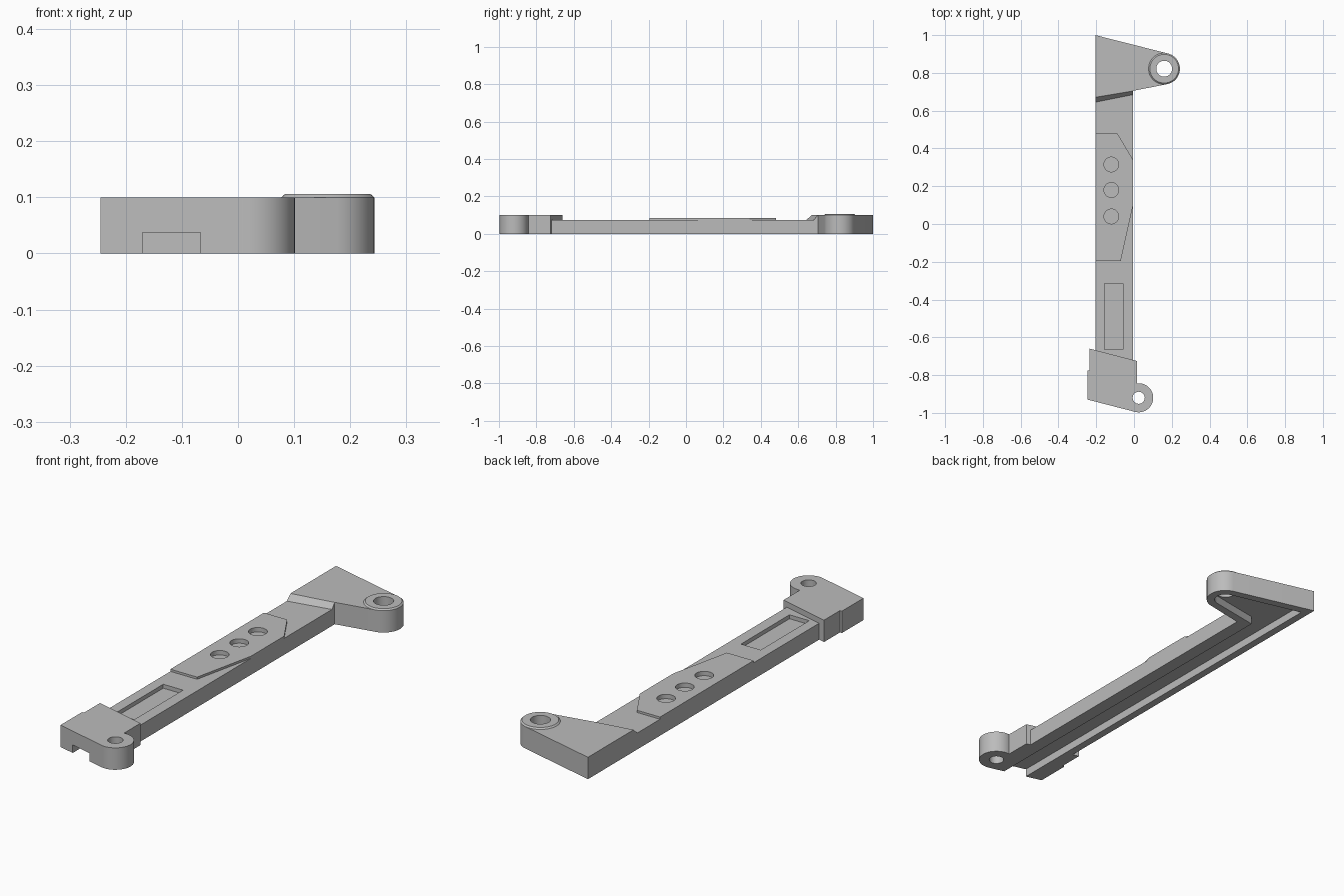
import bpy, bmesh, math
from mathutils import Vector

cube = bpy.data.objects.get("Cube")
if cube:
    bpy.data.objects.remove(cube, do_unlink=True)

grey = bpy.data.materials.new("plain grey")
grey.use_nodes = True
grey.diffuse_color = (0.5, 0.5, 0.5, 1)
grey.node_tree.nodes["Principled BSDF"].inputs["Base Color"].default_value = (0.5, 0.5, 0.5, 1)


def arc(centre, radius, start, end, steps=24):
    """Points on a circle between two angles in degrees."""
    angles = [math.radians(start + (end - start) * i / steps) for i in range(steps + 1)]
    return [(centre[0] + radius * math.cos(a), centre[1] + radius * math.sin(a)) for a in angles]


def circle(centre, radius):
    return arc(centre, radius, 0, 360, 48)[:-1]


def rect(x0, x1, y0, y1):
    return [(x0, y0), (x1, y0), (x1, y1), (x0, y1)]


def prism(name, outline, z0, z1, top=None):
    """Solid between a lower outline and an upper one."""
    bm = bmesh.new()
    low = [bm.verts.new((x, y, z0)) for x, y in outline]
    high = [bm.verts.new((x, y, z1)) for x, y in (top or outline)]
    bm.faces.new(low[::-1])
    bm.faces.new(high)
    n = len(low)
    for i in range(n):
        j = (i + 1) % n
        bm.faces.new((low[i], low[j], high[j], high[i]))
    bmesh.ops.recalc_face_normals(bm, faces=bm.faces)
    mesh = bpy.data.meshes.new(name)
    bm.to_mesh(mesh)
    bm.free()
    mesh.materials.append(grey)
    obj = bpy.data.objects.new(name, mesh)
    bpy.context.collection.objects.link(obj)
    return obj


def activate(obj):
    bpy.ops.object.select_all(action='DESELECT')
    obj.select_set(True)
    bpy.context.view_layer.objects.active = obj


def cut(obj, *cutters):
    for cutter in cutters:
        mod = obj.modifiers.new("cut", 'BOOLEAN')
        mod.operation = 'DIFFERENCE'
        mod.solver = 'EXACT'
        mod.object = cutter
        activate(obj)
        bpy.ops.object.modifier_apply(modifier=mod.name)


LEFT, RIGHT = -0.205, -0.005
BAR_TOP, PLATE_TOP, HEAD_TOP = 0.075, 0.085, 0.1
pivot, eye = (0.16, 0.822), (0.025, -0.92)

# Main solids
bar = prism("long_bar", [(LEFT, -0.668), (RIGHT, -0.72), (RIGHT, 0.705), (LEFT, 0.672)], 0, BAR_TOP)
plate = prism("raised_plate", [(LEFT, -0.195), (-0.07, -0.195), (RIGHT, 0.1), (RIGHT, 0.34),
                               (-0.088, 0.48), (LEFT, 0.48)], BAR_TOP, PLATE_TOP)
head = prism("rear_head", [(LEFT, 0.672), (RIGHT, 0.705)] + arc(pivot, 0.083, -79, 75)
             + [(LEFT, 1)], 0, HEAD_TOP)
end = prism("front_block", [(-0.245, -0.93)] + arc(eye, 0.077, -104, 97)
            + [(0.015, -0.725), (-0.235, -0.66), (-0.235, -0.775), (-0.245, -0.775)], 0, HEAD_TOP)

# Ramp up to the head and the raised rim around its pivot
ramp = prism("head_ramp", [(LEFT, 0.645), (RIGHT, 0.685), (RIGHT, 0.705), (LEFT, 0.672)],
             BAR_TOP, HEAD_TOP,
             [(LEFT, 0.671), (RIGHT, 0.704), (RIGHT, 0.705), (LEFT, 0.672)])
rim = prism("pivot_rim", circle(pivot, 0.083), HEAD_TOP, 0.106, circle(pivot, 0.076))

# Cutters: channel beneath, pocket in the head, top recess, holes
channel = prism("channel_cutter", [(-0.17, -1.1), (-0.067, -1.1), (-0.067, 0.732)]
                + arc(pivot, 0.048, -79, 75) + [(-0.17, 0.952)], -0.05, 0.037)
recess = prism("recess_cutter", rect(-0.157, -0.057, -0.665, -0.315), 0.057, 0.2)
pivot_hole = prism("pivot_cutter", circle(pivot, 0.042), -0.1, 0.2)
eye_hole = prism("eye_cutter", circle(eye, 0.032), -0.1, 0.2)
dimples = [prism("dimple_cutter", circle((-0.12, y), 0.039), 0.065, 0.2)
           for y in (0.315, 0.18, 0.04)]

cut(bar, channel, recess, *dimples)
cut(plate, *dimples)
cut(head, channel, pivot_hole)
cut(rim, pivot_hole)
cut(end, channel, eye_hole)

for cutter in [channel, recess, pivot_hole, eye_hole] + dimples:
    bpy.data.objects.remove(cutter, do_unlink=True)

# Smooth round walls, crisp edges
for part in (bar, plate, head, end, ramp, rim):
    activate(part)
    bpy.ops.object.shade_smooth_by_angle(angle=math.radians(30))
